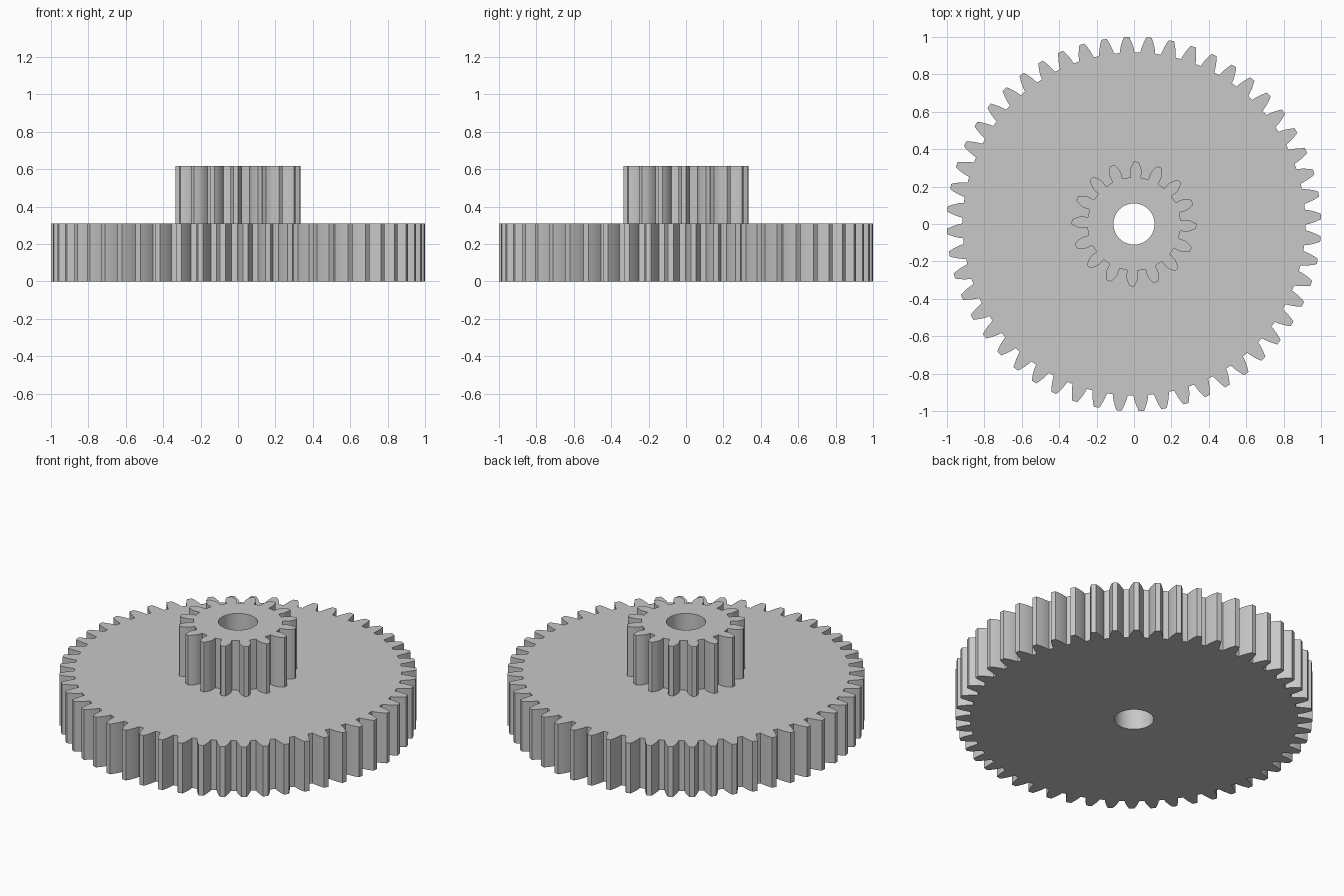
import bpy, bmesh, math

if "Cube" in bpy.data.objects:
    bpy.data.objects.remove(bpy.data.objects["Cube"], do_unlink=True)

MODULE = 1 / 27           # pitch diameter per tooth
PRESSURE = math.radians(20)
BORE = 0.11
GEAR_TOP, PINION_TOP = 0.31, 0.617

grey = bpy.data.materials.new("plain grey")
grey.use_nodes = True
colour = (0.58, 0.58, 0.58, 1)
grey.diffuse_color = colour
grey.node_tree.nodes["Principled BSDF"].inputs["Base Color"].default_value = colour


def involute(angle):
    return math.tan(angle) - angle


def gear_outline(teeth, phase, steps=5):
    """Points around a spur gear with involute flanks."""
    pitch = MODULE * teeth / 2
    root, tip = pitch - 1.25 * MODULE, pitch + MODULE
    base = pitch * math.cos(PRESSURE)
    start = max(root, base)

    def half_angle(r):
        return math.pi / (2 * teeth) + involute(PRESSURE) - involute(math.acos(min(1, base / r)))

    flank = [(r, half_angle(r)) for r in
             (start + (tip - start) * i / steps for i in range(steps + 1))]
    if root < base:       # radial foot below the base circle
        flank.insert(0, (root, half_angle(base)))
    tooth = [(r, -a) for r, a in flank] + flank[::-1]
    return [(r * math.cos(a + phase + k * math.tau / teeth),
             r * math.sin(a + phase + k * math.tau / teeth))
            for k in range(teeth) for r, a in tooth]


def build_gear(name, teeth, phase, bottom, top):
    bm = bmesh.new()
    hole = [(BORE * math.cos(math.tau * i / 64), BORE * math.sin(math.tau * i / 64))
            for i in range(64)]
    edges = []
    for loop in (gear_outline(teeth, phase), hole):
        verts = [bm.verts.new((x, y, bottom)) for x, y in loop]
        edges += [bm.edges.new((v, verts[i - 1])) for i, v in enumerate(verts)]
    # Fill the ring between outline and bore, then raise it
    bmesh.ops.triangle_fill(bm, edges=edges, use_beauty=True, normal=(0, 0, 1))
    raised = bmesh.ops.extrude_face_region(bm, geom=bm.faces[:], use_keep_orig=True)
    bmesh.ops.translate(bm, vec=(0, 0, top - bottom),
                        verts=[g for g in raised["geom"] if isinstance(g, bmesh.types.BMVert)])
    bmesh.ops.recalc_face_normals(bm, faces=bm.faces[:])
    mesh = bpy.data.meshes.new(name)
    bm.to_mesh(mesh)
    bm.free()
    mesh.materials.append(grey)
    obj = bpy.data.objects.new(name, mesh)
    bpy.context.collection.objects.link(obj)
    bpy.ops.object.select_all(action="DESELECT")
    obj.select_set(True)
    bpy.context.view_layer.objects.active = obj
    bpy.ops.object.shade_smooth_by_angle(angle=math.radians(20))


# Wide gear with the small pinion standing on it, sharing one bore
build_gear("large_gear", 52, math.radians(2.3), 0, GEAR_TOP)
build_gear("small_pinion", 16, math.radians(-1.9), GEAR_TOP, PINION_TOP)
